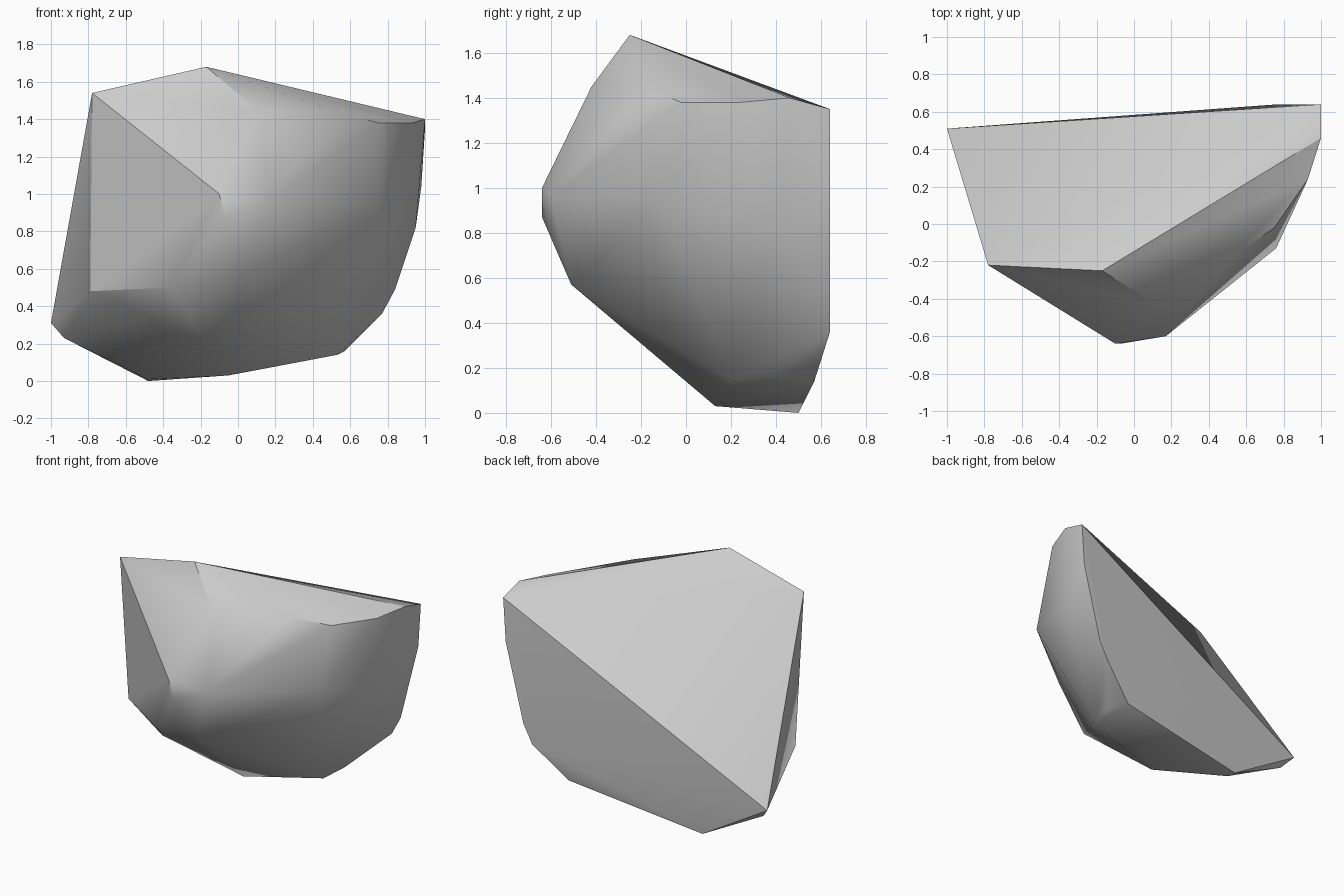
import bpy
import bmesh
import math

default_cube = bpy.data.objects.get("Cube")
if default_cube:
    bpy.data.objects.remove(default_cube, do_unlink=True)


def make_material(name, color):
    material = bpy.data.materials.new(name)
    material.use_nodes = True
    material.diffuse_color = color
    shader = next(n for n in material.node_tree.nodes if n.type == "BSDF_PRINCIPLED")
    shader.inputs["Base Color"].default_value = color
    return material


def make_convex_stone(name, corner_groups, material):
    """Wrap a tight convex skin around the corners, merge flat faces, smooth soft edges."""
    bm = bmesh.new()
    for group in corner_groups:
        for corner in group:
            bm.verts.new(corner)
    hull = bmesh.ops.convex_hull(bm, input=bm.verts[:], use_existing_faces=False)
    unused = {v for v in hull["geom_interior"] + hull["geom_unused"]
              if isinstance(v, bmesh.types.BMVert)}
    bmesh.ops.delete(bm, geom=list(unused), context="VERTS")
    bmesh.ops.dissolve_limit(bm, angle_limit=math.radians(2),
                             verts=bm.verts[:], edges=bm.edges[:])
    bmesh.ops.recalc_face_normals(bm, faces=bm.faces[:])

    mesh = bpy.data.meshes.new(name)
    bm.to_mesh(mesh)
    bm.free()
    mesh.materials.append(material)
    stone = bpy.data.objects.new(name, mesh)
    bpy.context.collection.objects.link(stone)

    bpy.ops.object.select_all(action="DESELECT")
    stone.select_set(True)
    bpy.context.view_layer.objects.active = stone
    bpy.ops.object.shade_smooth_by_angle(angle=math.radians(30))
    return stone


# Upper rim, from the left end of the front round to the back corner
upper_rim = [
    (-0.78, -0.22, 1.54), (-0.17, -0.25, 1.68), (0.1, -0.42, 1.45),
    (0.53, -0.17, 1.44), (0.75, -0.02, 1.38), (0.93, 0.24, 1.38),
    (1, 0.46, 1.4), (1, 0.64, 1.35),
]

# Bulging front and side facets
front_bulge = [
    (-0.1, -0.64, 1), (-0.07, -0.64, 0.87), (0.17, -0.6, 0.96),
    (0.76, -0.13, 0.95), (0.95, 0.41, 0.82), (0.02, -0.51, 0.57),
    (-0.36, -0.41, 0.5), (-0.46, -0.2, 0.34), (-0.79, -0.11, 0.48),
]

# Narrow underside
underside = [
    (-0.93, 0.45, 0.23), (-0.48, 0.42, 0.01), (-0.05, 0.13, 0.03),
    (0.53, 0.21, 0.14), (0.57, 0.39, 0.16),
]

# Outline of the steep back face
back_edge = [
    (0.98, 0.64, 1.04), (0.84, 0.64, 0.49), (0.77, 0.64, 0.36),
    (0.53, 0.57, 0.14), (-0.48, 0.5, 0), (-1, 0.51, 0.31),
]

stone_grey = make_material("stone grey", (0.6, 0.6, 0.6, 1))
make_convex_stone("rock_fragment", [upper_rim, front_bulge, underside, back_edge], stone_grey)
